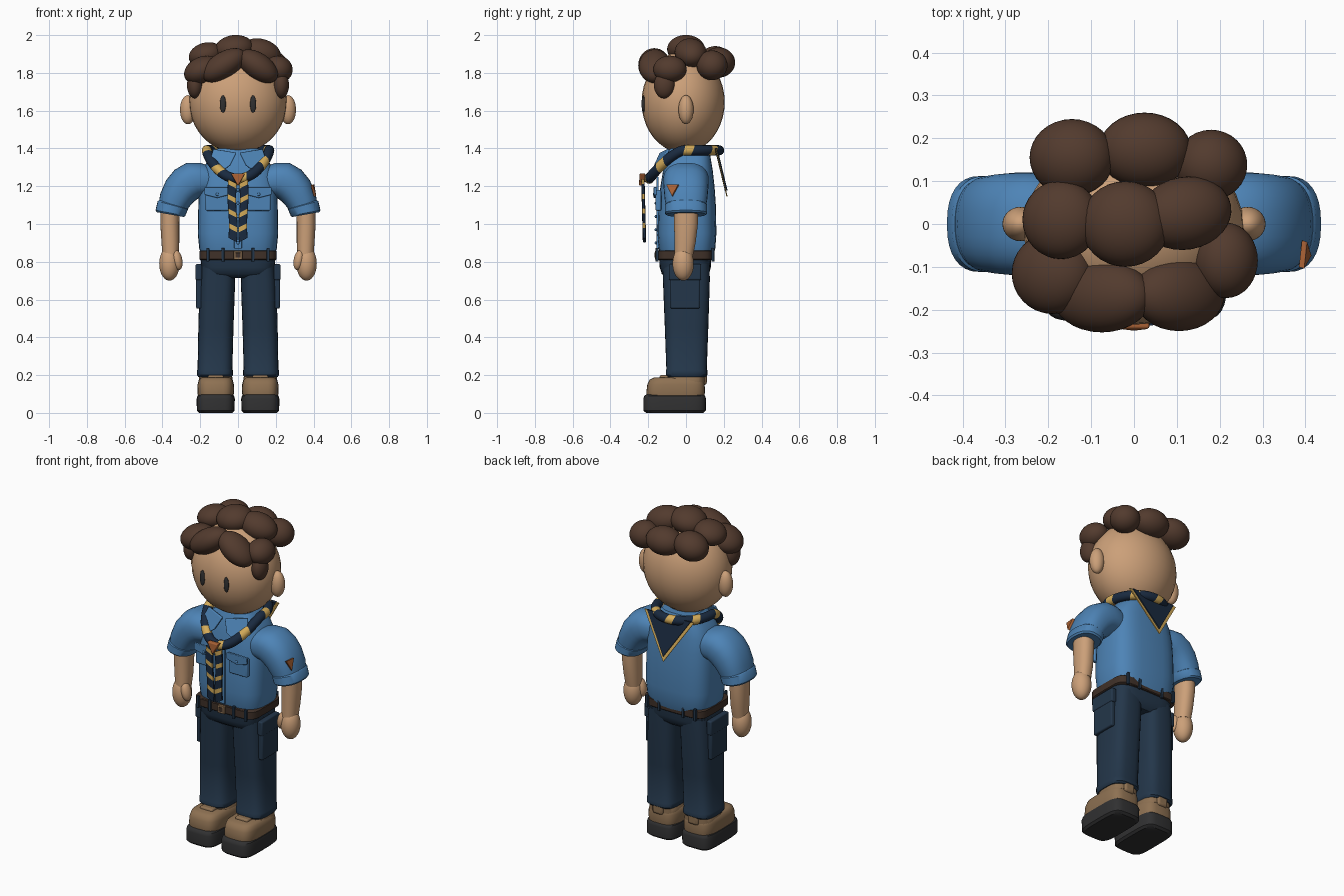
import bpy, bmesh
from math import sin, cos, pi, radians, copysign
from mathutils import Vector, Matrix, Euler

if "Cube" in bpy.data.objects:
    bpy.data.objects.remove(bpy.data.objects["Cube"])


def material(name, r, g, b):
    m = bpy.data.materials.new(name)
    m.use_nodes = True
    m.diffuse_color = (r, g, b, 1)
    bsdf = m.node_tree.nodes["Principled BSDF"]
    bsdf.inputs["Base Color"].default_value = (r, g, b, 1)
    bsdf.inputs["Roughness"].default_value = 0.7
    return m


SKIN = material("skin", .60, .35, .19)
HAIR = material("brown hair", .085, .043, .027)
SHIRT = material("shirt blue", .075, .23, .47)
TROUSER = material("trouser navy", .017, .037, .068)
SCARF = material("scarf navy", .010, .023, .050)
YELLOW = material("stripe yellow", .66, .41, .10)
ORANGE = material("badge orange", .40, .12, .035)
SHOE = material("shoe tan", .27, .165, .085)
BLACK = material("sole black", .030, .030, .031)
BELT = material("belt brown", .050, .030, .021)


def finish(name, bm, mats, mirror=False, bevel=0):
    bmesh.ops.recalc_face_normals(bm, faces=bm.faces)
    me = bpy.data.meshes.new(name)
    bm.to_mesh(me)
    bm.free()
    for m in mats:
        me.materials.append(m)
    for p in me.polygons:
        p.use_smooth = True
    me.set_sharp_from_angle(angle=radians(40))
    ob = bpy.data.objects.new(name, me)
    bpy.context.collection.objects.link(ob)
    if bevel:
        mod = ob.modifiers.new("round", "BEVEL")
        mod.width, mod.segments = bevel, 3
    if mirror:
        ob.modifiers.new("mirror", "MIRROR")
    return ob


def loft(name, rings, mats, n=2.0, mirror=False, closed=False, rule=None, segs=32):
    """Skin rings of (centre, u, v) with a superellipse outline."""
    bm = bmesh.new()
    loops = []
    for c, u, v in rings:
        loop = []
        for k in range(segs):
            a, b = cos(2 * pi * k / segs), sin(2 * pi * k / segs)
            a, b = (copysign(abs(w) ** (2 / n), w) for w in (a, b))
            loop.append(bm.verts.new(Vector(c) + Vector(u) * a + Vector(v) * b))
        loops.append(loop)
    count = len(loops)
    for i in range(count if closed else count - 1):
        p, q = loops[i], loops[(i + 1) % count]
        for k in range(segs):
            j = (k + 1) % segs
            f = bm.faces.new((p[k], p[j], q[j], q[k]))
            f.material_index = rule(i) if rule else 0
    if not closed:
        bm.faces.new(loops[0])
        bm.faces.new(loops[-1])
    return finish(name, bm, mats, mirror)


def stack(name, rows, mat, n=2.0, mirror=False):
    """Upright loft from rows of (z, x, y, half width, half depth)."""
    return loft(name, [((x, y, z), (rx, 0, 0), (0, ry, 0)) for z, x, y, rx, ry in rows],
                [mat], n, mirror)


def ball(name, c, r, mat, tilt=(0, 0, 0), mirror=False):
    bm = bmesh.new()
    rot = Euler([radians(t) for t in tilt]).to_matrix().to_4x4()
    bmesh.ops.create_uvsphere(bm, u_segments=32, v_segments=20, radius=1,
                              matrix=Matrix.Translation(c) @ rot @ Matrix.Diagonal((*r, 1)))
    return finish(name, bm, [mat], mirror)


def box(name, c, size, mat, bevel=.006, mirror=False):
    bm = bmesh.new()
    bmesh.ops.create_cube(bm, size=1, matrix=Matrix.Translation(c) @ Matrix.Diagonal((*size, 1)))
    return finish(name, bm, [mat], mirror, bevel)


def plate(name, pts, push, mat, mirror=False, bevel=0):
    """Flat polygon thickened along a vector."""
    bm = bmesh.new()
    face = bm.faces.new([bm.verts.new(p) for p in pts])
    ext = bmesh.ops.extrude_face_region(bm, geom=[face], use_keep_orig=True)
    bmesh.ops.translate(bm, vec=push, verts=[g for g in ext["geom"] if isinstance(g, bmesh.types.BMVert)])
    return finish(name, bm, [mat], mirror, bevel)


# Head
ball("head", (0, -.015, 1.645), (.258, .22, .268), SKIN)
ball("ears", (.265, 0, 1.605), (.042, .04, .077), SKIN, mirror=True)
ball("eyes", (.08, -.226, 1.635), (.016, .009, .046), BLACK, mirror=True)

# Hair clumps: centre, radii, tilt
clumps = [
    ((-.145, .155, 1.86), (.1, .09, .08), (0, -15, 0)),
    ((.025, .172, 1.855), (.108, .088, .08), (0, 0, 0)),
    ((.18, .138, 1.84), (.085, .082, .078), (0, 15, 0)),
    ((-.17, .01, 1.895), (.092, .092, .065), (0, -15, 0)),
    ((-.02, .0, 1.925), (.105, .1, .075), (0, -8, 0)),
    ((.12, .025, 1.905), (.11, .085, .075), (0, 15, 10)),
    ((-.19, -.115, 1.815), (.1, .095, .07), (0, -25, 0)),
    ((-.075, -.168, 1.84), (.13, .085, .07), (0, -32, 0)),
    ((.105, -.165, 1.835), (.12, .085, .07), (0, 35, 0)),
    ((.215, -.085, 1.82), (.075, .088, .07), (0, 25, 0)),
]
for i, (c, r, t) in enumerate(clumps):
    ball(f"hair_clump_{i + 1}", c, r, HAIR, t)
ball("sideburns", (.228, -.115, 1.735), (.042, .055, .07), HAIR, mirror=True)

# Shirt
stack("shirt_body", [(.82, 0, .005, .19, .135), (.87, 0, .005, .205, .15), (.95, 0, .005, .213, .156),
                     (1.1, 0, .005, .21, .153), (1.2, 0, .008, .204, .143), (1.28, 0, .01, .19, .132),
                     (1.33, 0, .012, .165, .122), (1.37, 0, .015, .135, .112), (1.4, 0, .015, .11, .1)],
      SHIRT, 3.2)
plate("collar_flaps", [(.008, -.125, 1.375), (.13, -.085, 1.395), (.15, -.115, 1.33), (.085, -.15, 1.275),
                       (.04, -.155, 1.31)], (0, -.015, .003), SHIRT, True, .004)
box("shirt_placket", (0, -.151, 1.06), (.04, .012, .38), SHIRT, .003)
for i in range(5):
    ball(f"shirt_button_{i + 1}", (0, -.16, .9 + i * .07), (.008, .006, .008), SHIRT)
box("chest_pockets", (.11, -.146, 1.125), (.125, .03, .11), SHIRT, .008, True)
plate("pocket_flaps", [(.042, -.155, 1.195), (.178, -.155, 1.195), (.178, -.155, 1.155), (.11, -.155, 1.138),
                       (.042, -.155, 1.155)], (0, -.016, 0), SHIRT, True, .004)
ball("pocket_buttons", (.11, -.171, 1.157), (.008, .005, .008), SHIRT, mirror=True)


# Sleeves follow a bent path, rings tilted about y
def tilted(x, z, r, deg, depth):
    a = radians(deg)
    return (x, 0, z), (r * cos(a), 0, r * sin(a)), (0, depth, 0)


loft("sleeves", [tilted(.14, 1.225, .08, 90, .1), tilted(.19, 1.235, .09, 82, .115),
                 tilted(.235, 1.233, .098, 68, .12), tilted(.275, 1.21, .098, 52, .12),
                 tilted(.307, 1.175, .093, 38, .117), tilted(.335, 1.125, .084, 24, .112),
                 tilted(.357, 1.06, .07, 12, .1)], [SHIRT], 2.4, True)
loft("sleeve_cuffs", [tilted(.343, 1.105, .078, 16, .105), tilted(.345, 1.099, .083, 15, .112),
                      tilted(.358, 1.058, .08, 11, .112), tilted(.359, 1.05, .073, 10, .104)],
     [SHIRT], 2.4, True)
plate("sleeve_badge", [(.385, -.1, 1.205), (.392, -.038, 1.205), (.402, -.07, 1.145)],
      (.012, -.004, .004), ORANGE)

# Arms and hands
stack("forearms", [(1.08, .36, 0, .05, .064), (1.0, .361, 0, .05, .063), (.9, .358, -.005, .047, .056),
                   (.83, .357, -.012, .042, .048)], SKIN, 2.2, True)
ball("hands", (.363, -.015, .79), (.054, .056, .09), SKIN, mirror=True)
ball("thumbs", (.322, -.035, .81), (.027, .032, .055), SKIN, (0, 12, 0), True)

# Trousers
stack("trouser_hips", [(.715, 0, 0, .15, .1), (.735, 0, -.003, .18, .125), (.77, 0, -.004, .192, .135),
                       (.825, 0, -.005, .2, .138)], TROUSER, 4)
stack("trouser_legs", [(.19, .122, .003, .088, .1), (.2, .122, .003, .095, .11), (.225, .122, .003, .095, .11),
                       (.23, .122, .003, .092, .107), (.45, .117, .003, .093, .115),
                       (.7, .109, .002, .094, .124), (.79, .105, 0, .09, .125)], TROUSER, 3.2, True)
box("leg_pockets", (.207, -.005, .635), (.03, .155, .165), TROUSER, .008, True)
box("leg_pocket_flaps", (.208, -.005, .745), (.034, .17, .085), TROUSER, .008, True)

# Belt
stack("belt", [(.81, 0, -.005, .2, .144), (.814, 0, -.005, .205, .148), (.856, 0, -.005, .205, .148),
               (.86, 0, -.005, .2, .144)], BELT, 6)
for x in (.08, .16):
    for y, label in ((-.153, "front"), (.142, "back")):
        box(f"{label}_belt_loops_{int(x * 100)}", (x, y, .837), (.016, .016, .072), TROUSER, .003, True)
box("buckle_frame", (0, -.155, .835), (.046, .02, .046), SHOE, .003)
box("buckle_centre", (0, -.163, .835), (.026, .008, .026), BELT, .001)

# Shoes
stack("shoe_soles", [(0, .118, -.06, .088, .152), (.012, .118, -.06, .1, .165), (.075, .118, -.06, .101, .166),
                     (.09, .118, -.06, .097, .161), (.098, .118, -.06, .085, .15)], BLACK, 4.5, True)
stack("shoe_uppers", [(.09, .118, -.055, .094, .153), (.11, .118, -.055, .097, .155),
                      (.15, .118, -.053, .096, .152), (.175, .118, -.05, .09, .143),
                      (.187, .118, -.045, .075, .125)], SHOE, 3.8, True)
stack("shoe_ankles", [(.16, .118, .0, .09, .1), (.19, .118, .0, .088, .1), (.2, .118, .0, .08, .09)],
      SHOE, 3, True)
box("heel_tabs", (.118, .09, .185), (.07, .04, .075), SHOE, .015, True)
box("shoe_tongues", (.118, -.115, .185), (.085, .05, .03), SHOE, .01, True)

# Rolled scarf: a ring dipping to the front, with slanted stripes
STEPS = 80


def scarf_point(i):
    a = 2 * pi * i / STEPS
    drop = max(0, -sin(a)) ** 1.5
    return Vector((.165 * cos(a), -.01 + .185 * sin(a), 1.39 - .15 * drop))


rings = []
for i in range(STEPS):
    p = scarf_point(i)
    t = (scarf_point(i + 1) - scarf_point(i - 1)).normalized()
    u = t.cross(Vector((0, 0, 1))).normalized()
    rings.append((p, u * .027, (u.cross(t) + t * .4) * .027))
loft("scarf_roll", rings, [SCARF, YELLOW], closed=True, rule=lambda i: int(i % 10 < 3), segs=16)

# Hanging scarf ends with slanted stripes
rings = [((.029 + .004 * sin(i / 4), -.228 + .008 * i / 24, 1.225 - .31 * i / 24),
          (.023, 0, .012), (0, .009, 0)) for i in range(25)]
loft("scarf_ends", rings, [SCARF, YELLOW], 4, True, rule=lambda i: int(i % 6 < 2), segs=16)
plate("scarf_slide", [(-.038, -.215, 1.268), (.038, -.215, 1.268), (0, -.22, 1.2)],
      (0, -.03, 0), ORANGE, bevel=.006)

# Scarf back flap with a bright edge
plate("scarf_flap_edge", [(-.165, .155, 1.4), (.165, .155, 1.4), (0, .214, 1.145)], (0, .006, .001), YELLOW)
plate("scarf_flap", [(-.145, .152, 1.4), (.145, .152, 1.4), (0, .206, 1.175)], (0, .014, .003), SCARF)
